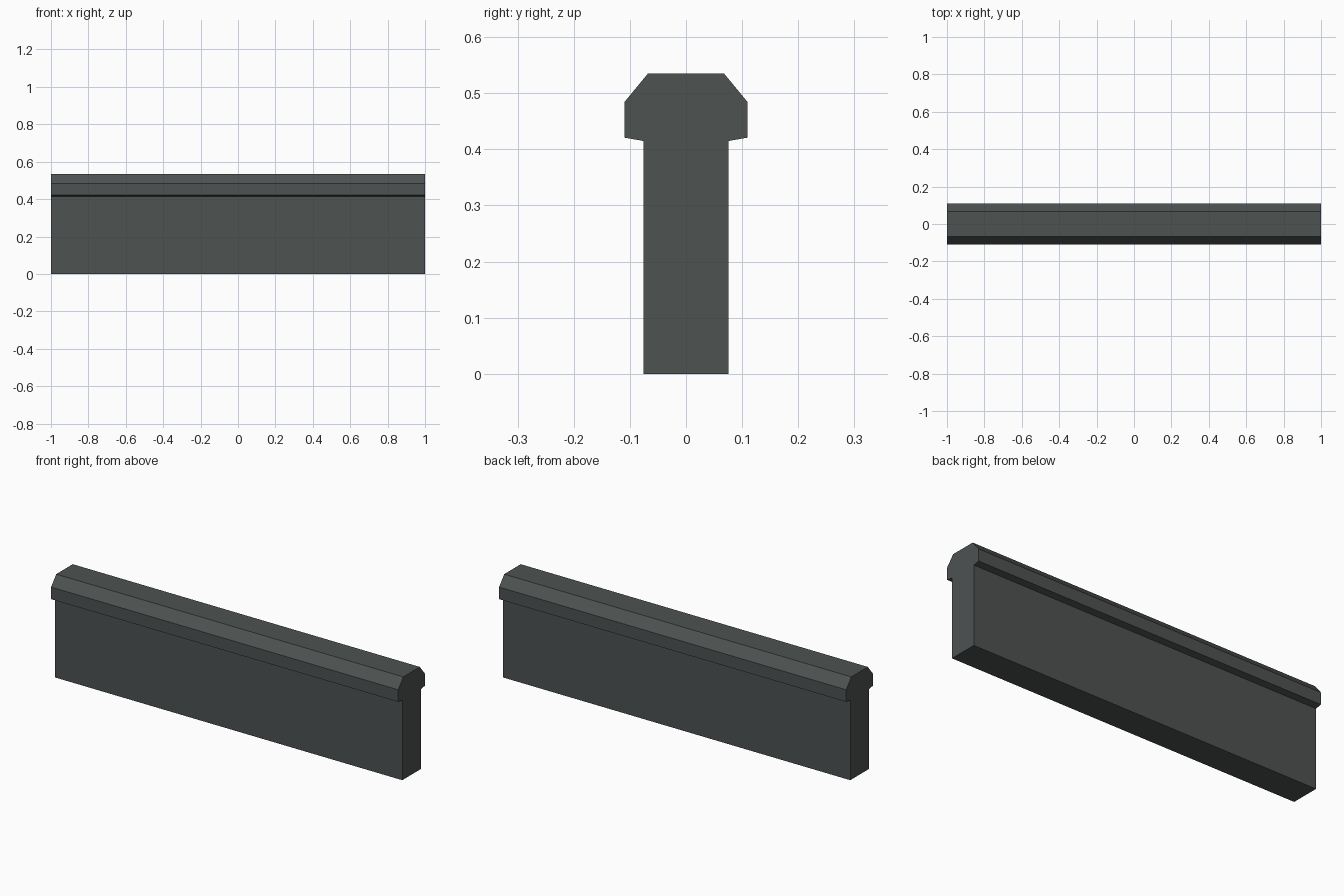
import bpy, bmesh

if "Cube" in bpy.data.objects:
    bpy.data.objects.remove(bpy.data.objects["Cube"])

# One dark grey-green colour
mat = bpy.data.materials.new("dark_slate_grey")
mat.diffuse_color = (0.075, 0.084, 0.083, 1)
mat.use_nodes = True
mat.node_tree.nodes["Principled BSDF"].inputs["Base Color"].default_value = mat.diffuse_color

# Barrier cross-section: right half from foot to top, then mirrored
half = [(0.076, 0.0), (0.076, 0.415), (0.11, 0.421), (0.11, 0.484), (0.068, 0.535)]
profile = half + [(-y, z) for y, z in reversed(half)]

# Wall with chamfered coping, extruded along x
bm = bmesh.new()
face = bm.faces.new([bm.verts.new((-1, y, z)) for y, z in profile])
ext = bmesh.ops.extrude_face_region(bm, geom=[face], use_keep_orig=True)
verts = [g for g in ext["geom"] if isinstance(g, bmesh.types.BMVert)]
bmesh.ops.translate(bm, verts=verts, vec=(2, 0, 0))
bmesh.ops.recalc_face_normals(bm, faces=bm.faces)

mesh = bpy.data.meshes.new("low_wall")
bm.to_mesh(mesh)
bm.free()
mesh.materials.append(mat)
wall = bpy.data.objects.new("low_wall", mesh)
bpy.context.collection.objects.link(wall)
